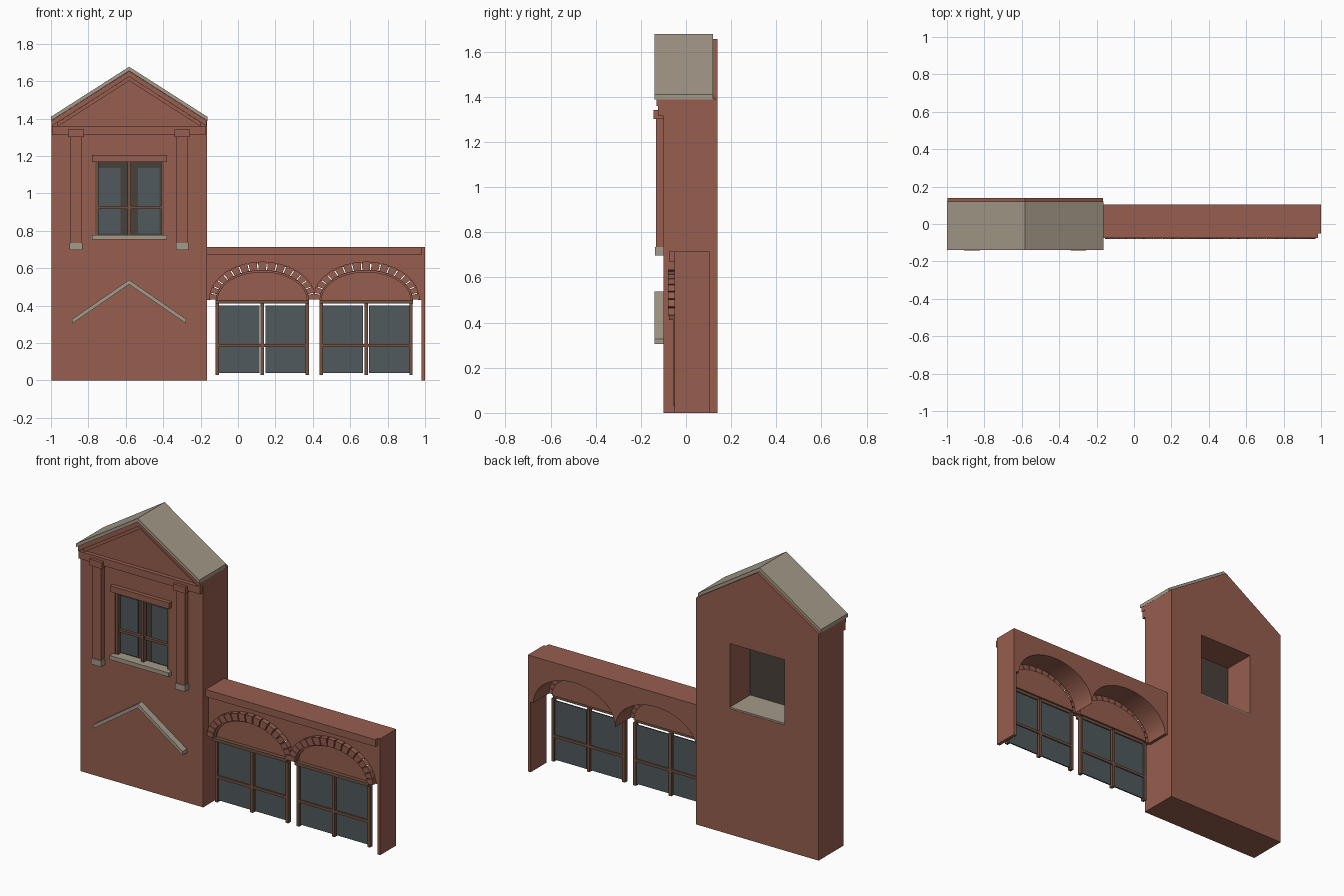
import bpy, bmesh
from math import cos, sin, pi

cube = bpy.data.objects.get("Cube")
if cube:
    bpy.data.objects.remove(cube, do_unlink=True)


def material(name, rgb):
    m = bpy.data.materials.new(name)
    m.use_nodes = True
    m.diffuse_color = (*rgb, 1)
    m.node_tree.nodes["Principled BSDF"].inputs["Base Color"].default_value = (*rgb, 1)
    return m


BRICK = material("red_brick", (0.305, 0.112, 0.077))
STONE = material("grey_stone", (0.37, 0.32, 0.25))
GLASS = material("blue_grey_glass", (0.08, 0.1, 0.11))
WOOD = material("brown_wood", (0.17, 0.085, 0.055))
DARK = material("dark_panel", (0.065, 0.052, 0.043))


def prism(name, profile, y0, y1, mat):
    """Extrude an x-z outline from y0 to y1."""
    bm = bmesh.new()
    face = bm.faces.new([bm.verts.new((x, y0, z)) for x, z in profile])
    ext = bmesh.ops.extrude_face_region(bm, geom=[face])
    verts = [v for v in ext["geom"] if isinstance(v, bmesh.types.BMVert)]
    bmesh.ops.translate(bm, verts=verts, vec=(0, y1 - y0, 0))
    bmesh.ops.recalc_face_normals(bm, faces=bm.faces)
    mesh = bpy.data.meshes.new(name)
    bm.to_mesh(mesh)
    bm.free()
    mesh.materials.append(mat)
    ob = bpy.data.objects.new(name, mesh)
    bpy.context.collection.objects.link(ob)
    return ob


def box(name, x0, x1, z0, z1, y0, y1, mat):
    return prism(name, [(x0, z0), (x1, z0), (x1, z1), (x0, z1)], y0, y1, mat)


def arc(cx, cz, a, b, t0, t1, n):
    """Elliptical arc in the x-z plane."""
    steps = [t0 + (t1 - t0) * i / n for i in range(n + 1)]
    return [(cx + a * cos(t), cz + b * sin(t)) for t in steps]


def chevron(name, half, z_end, z_top, thick, y0, y1, mat):
    """Inverted V strip centred on the tower."""
    prism(name, [(MID - half, z_end), (MID, z_top), (MID + half, z_end),
                 (MID + half, z_end - thick), (MID, z_top - thick),
                 (MID - half, z_end - thick)], y0, y1, mat)


MID = -0.582
LEFT, RIGHT = -0.998, -0.166

# Tower body with a window opening right through it
tower = prism("tower", [(LEFT, 0), (RIGHT, 0), (RIGHT, 1.39), (MID, 1.655), (LEFT, 1.39)],
              -0.10, 0.14, BRICK)
cutter = box("window_cutter", -0.765, -0.395, 0.77, 1.17, -0.3, 0.3, BRICK)
cutter.hide_render = True
cut = tower.modifiers.new("opening", "BOOLEAN")
cut.operation, cut.object, cut.solver = "DIFFERENCE", cutter, "EXACT"
opened = bpy.data.meshes.new_from_object(
    tower.evaluated_get(bpy.context.evaluated_depsgraph_get()))
tower.modifiers.clear()
tower.data = opened
bpy.data.objects.remove(cutter, do_unlink=True)

# Roof, pediment and stone chevron
chevron("roof", 0.418, 1.41, 1.677, 0.022, -0.14, 0.12, STONE)
chevron("raking_cornice", 0.414, 1.39, 1.654, 0.03, -0.13, -0.10, BRICK)
chevron("raking_moulding", 0.385, 1.378, 1.624, 0.022, -0.115, -0.10, BRICK)
box("entablature", -0.995, -0.17, 1.315, 1.36, -0.125, -0.10, BRICK)
chevron("wall_chevron", 0.305, 0.328, 0.538, 0.024, -0.14, -0.10, STONE)

# Pilasters
for side in (-1, 1):
    c = MID + side * 0.284
    box("pilaster_shaft", c - 0.03, c + 0.03, 0.73, 1.31, -0.133, -0.10, BRICK)
    box("pilaster_capital", c - 0.042, c + 0.042, 1.302, 1.342, -0.143, -0.10, BRICK)
    box("pilaster_base", c - 0.034, c + 0.034, 0.697, 0.734, -0.138, -0.10, STONE)

# Tower window
box("window_lintel", -0.78, -0.38, 1.168, 1.205, -0.125, -0.08, BRICK)
box("window_sill", -0.78, -0.38, 0.754, 0.779, -0.13, -0.098, STONE)
box("inner_sill", -0.765, -0.395, 0.768, 0.779, -0.1, 0.138, STONE)
box("window_backing", -0.765, -0.395, 0.779, 1.17, -0.065, -0.058, DARK)
for side in (-1, 1):
    c = MID + side * 0.105
    box("window_pane", c - 0.058, c + 0.058, 0.785, 1.135, -0.073, -0.065, GLASS)
for c in (-0.756, MID, -0.404):
    box("window_post", c - 0.009, c + 0.009, 0.779, 1.17, -0.095, -0.07, WOOD)
box("window_rail", -0.765, -0.395, 0.917, 0.932, -0.09, -0.07, WOOD)

# Arcade wall: two arches and a thin end pier
CENTRES = (0.13, 0.685)
SPRING = 0.43
outline = [(-0.166, 0.714), (1, 0.714), (1, 0), (0.98, 0), (0.98, SPRING)]
for c in reversed(CENTRES):
    outline += arc(c, SPRING, 0.277, 0.197, 0, pi, 32)
outline.append((-0.166, SPRING))
prism("arcade_wall", outline, -0.05, 0.105, BRICK)
box("arcade_cornice", -0.166, 0.985, 0.67, 0.714, -0.076, -0.05, BRICK)

BLOCKS = 17
for c in CENTRES:
    # Arch stones with open joints between them
    step = pi / BLOCKS
    for i in range(BLOCKS):
        t0, t1 = i * step + 0.012, (i + 1) * step - 0.012
        stone = arc(c, SPRING, 0.286, 0.205, t0, t1, 3)
        stone += arc(c, SPRING, 0.246, 0.158, t1, t0, 3)
        prism("arch_stone", stone, -0.08, -0.045, BRICK)

    # Filled arch heads and the bar beneath
    prism("arch_panel", arc(c, SPRING, 0.25, 0.161, 0, pi, 32), -0.05, -0.035, BRICK)
    prism("arch_rim", arc(c, SPRING, 0.247, 0.159, 0, pi, 32)
          + arc(c, SPRING, 0.238, 0.148, pi, 0, 32), -0.062, -0.05, BRICK)
    box("door_head", c - 0.25, c + 0.25, 0.412, 0.431, -0.075, -0.045, WOOD)

    # Glazed doors
    for side in (-1, 0, 1):
        p = c + side * 0.24
        box("door_post", p - 0.009, p + 0.009, 0.03, 0.415, -0.055, -0.03, WOOD)
    for side in (-1, 1):
        p = c + side * 0.124
        box("door_pane", p - 0.108, p + 0.108, 0.04, 0.402, -0.045, -0.037, GLASS)
    box("door_rail", c - 0.245, c + 0.245, 0.178, 0.194, -0.055, -0.03, WOOD)
